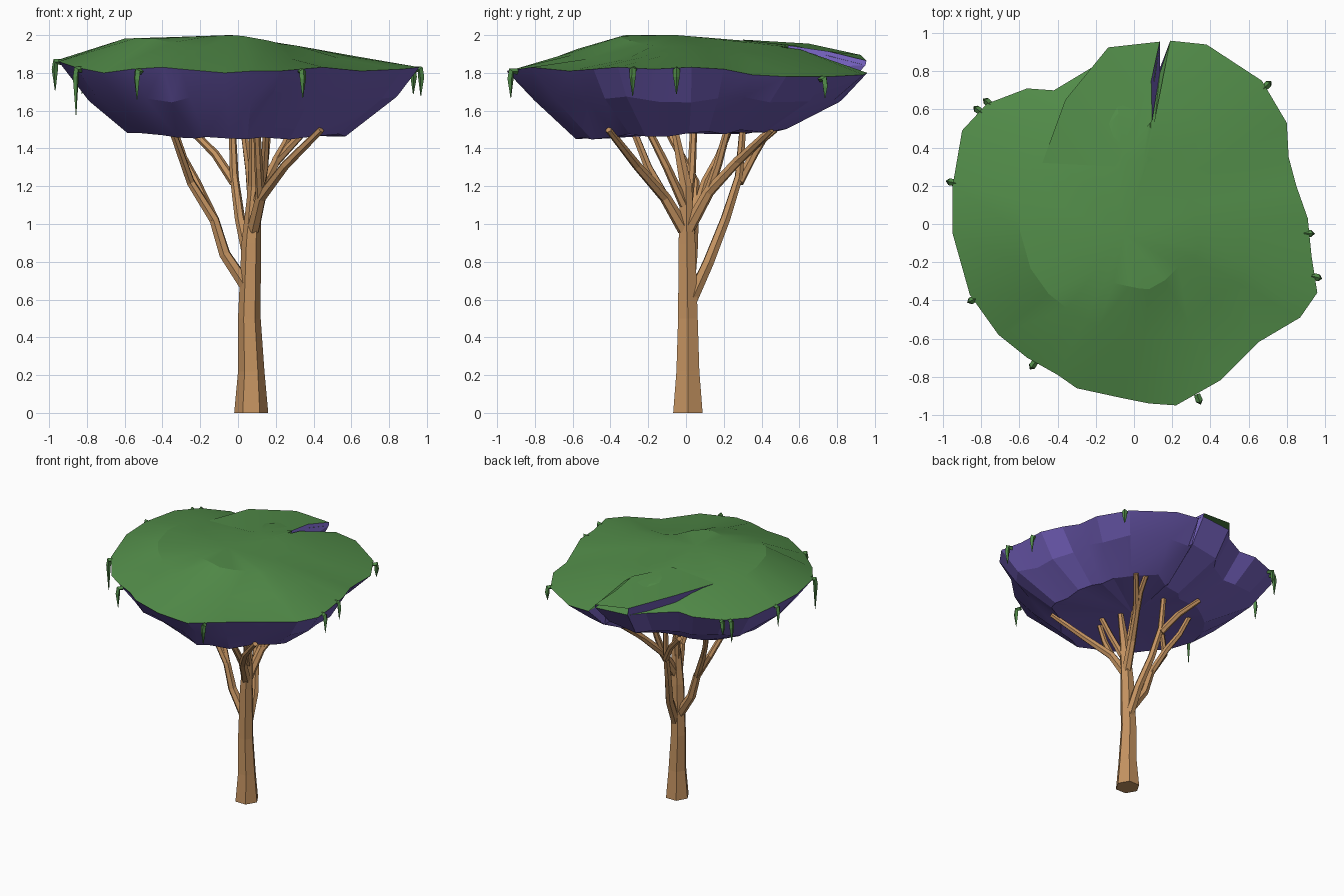
import bpy, bmesh, math, random
from mathutils import Vector

random.seed(4)
cube = bpy.data.objects.get("Cube")
if cube:
    bpy.data.objects.remove(cube)


def material(name, rgb):
    mat = bpy.data.materials.new(name)
    mat.use_nodes = True
    mat.diffuse_color = (*rgb, 1)
    for node in mat.node_tree.nodes:
        if node.type == 'BSDF_PRINCIPLED':
            node.inputs["Base Color"].default_value = (*rgb, 1)
    return mat


leaf_green = material("leaf green", (.085, .265, .067))
under_purple = material("underside purple", (.165, .112, .48))
bark_brown = material("bark brown", (.55, .29, .118))


def add_object(name, data):
    obj = bpy.data.objects.new(name, data)
    bpy.context.scene.collection.objects.link(obj)
    return obj


def sheet(name, points, faces, mat):
    """Mesh from a few points, creased softly between shallow facets."""
    mesh = bpy.data.meshes.new(name)
    mesh.from_pydata([tuple(p) for p in points], [], faces)
    mesh.materials.append(mat)
    obj = add_object(name, mesh)
    bpy.ops.object.select_all(action='DESELECT')
    obj.select_set(True)
    bpy.context.view_layer.objects.active = obj
    bpy.ops.object.shade_smooth_by_angle(angle=math.radians(15))


def loft(name, rings, tip, mat, up=False):
    """Skin matching rings and close the last one with a fan."""
    n = len(rings[0])
    points = [p for ring in rings for p in ring] + [tip]
    faces = []
    for i in range(n):
        j = (i + 1) % n
        for r in range(0, n * (len(rings) - 1), n):
            faces.append((r + i, r + j, r + n + j, r + n + i))
        last = n * (len(rings) - 1)
        faces.append((last + i, last + j, len(points) - 1))
    sheet(name, points, [f[::-1] for f in faces] if up else faces, mat)


def limb(name, points, radii, mat, sides=1):
    """Tapered faceted tube along a path."""
    curve = bpy.data.curves.new(name, 'CURVE')
    curve.dimensions = '3D'
    curve.bevel_depth = 1
    curve.bevel_resolution = sides
    curve.use_fill_caps = True
    spline = curve.splines.new('POLY')
    spline.points.add(len(points) - 1)
    for k, (point, co) in enumerate(zip(spline.points, points)):
        point.co = (*co, 1)
        t = k / (len(points) - 1) * (len(radii) - 1)
        lo = min(int(t), len(radii) - 2)
        point.radius = radii[lo] + (radii[lo + 1] - radii[lo]) * (t - lo)
    spline.use_smooth = False
    curve.materials.append(mat)
    temp = add_object(name + " path", curve)
    graph = bpy.context.evaluated_depsgraph_get()
    mesh = bpy.data.meshes.new_from_object(temp.evaluated_get(graph))
    bpy.data.objects.remove(temp)
    for poly in mesh.polygons:
        poly.use_smooth = False
    add_object(name, mesh)


# Canopy rim, clockwise from the back slit
rim = [Vector(p) for p in (
    (.19, .96, 1.8), (.38, .94, 1.79), (.67, .75, 1.78), (.8, .53, 1.78),
    (.81, .35, 1.79), (.85, .2, 1.82), (.91, .03, 1.83), (.93, -.17, 1.82),
    (.96, -.36, 1.83), (.87, -.49, 1.82), (.65, -.62, 1.81), (.45, -.82, 1.83),
    (.22, -.95, 1.81), (.08, -.94, 1.81), (-.07, -.91, 1.8), (-.3, -.86, 1.82),
    (-.4, -.79, 1.83), (-.56, -.7, 1.82), (-.71, -.58, 1.8), (-.86, -.37, 1.83),
    (-.95, -.05, 1.86), (-.95, .2, 1.87), (-.9, .49, 1.86), (-.77, .63, 1.86),
    (-.56, .71, 1.86), (-.42, .7, 1.86), (-.22, .82, 1.84), (-.13, .92, 1.84),
    (.135, .95, 1.84))]
left_lip, slit_tip, right_lip = (Vector(p) for p in (
    (.09, .75, 1.885), (.095, .54, 1.925), (.135, .79, 1.835)))


def cap_ring(loop, scale):
    """Scaled copy of a loop, raised to the height of the leaf cap."""
    ring = []
    for p in loop:
        x, y = p[0] * scale, p[1] * scale
        drop = .18 * max(x, 0) + .03 * max(-x, 0)
        drop += .32 * max(-y - .35, 0) + .09 * max(y, 0)
        drop += .25 * max(min(x, -y) - .2, 0)
        ring.append((x, y, 2 - drop))
    return ring


inner_loop = [p * .63 for p in rim] + [(.085, .5), (.095, .5), (.105, .5)]
loft("canopy_top", [rim + [left_lip, slit_tip, right_lip],
                    cap_ring(inner_loop, 1), cap_ring(inner_loop, .57)],
     (-.05, -.05, 2), leaf_green, up=True)

# Raised leaf flap between the two cracks at the back
flap = [Vector(p) for p in (
    (-.48, .32, 1.957), (-.1, .3, 1.976), (.095, .54, 1.945), (.09, .75, 1.915),
    (.135, .955, 1.865), (-.135, .925, 1.895), (-.36, .65, 1.955))]
sheet("canopy_flap", flap, [(0, 1, 6), (1, 2, 3), (1, 3, 5, 6), (3, 4, 5)], leaf_green)

# Purple risers under both edges of the flap
sheet("left_crack_riser",
      [flap[0], flap[6], flap[5], (-.13, .92, 1.835), (-.34, .62, 1.86)],
      [(0, 1, 4), (1, 2, 3, 4)], under_purple)
sheet("back_slit_riser",
      [flap[2], flap[3], flap[4], rim[-1], right_lip, slit_tip],
      [(0, 5, 4, 1), (1, 4, 3, 2)], under_purple)

# Purple bowl below the leaves
bowl_rim = rim + [right_lip]
middle, lower = [], []
for p in rim + [Vector((.16, .95, 0))]:
    s = random.uniform(.83, .88)
    middle.append((p.x * s, p.y * s, random.uniform(1.64, 1.68)))
    s = random.uniform(.56, .62) - .05 * max(p.y, 0)
    if p.x < .2 and p.y > .4:
        s -= .05
    lower.append((p.x * s, p.y * s, 1.475 + .02 * p.y + random.uniform(-.012, .015)))
loft("canopy_underside", [bowl_rim, middle, lower], (0, 0, 1.48), under_purple)

# Trunk
limb("trunk", [(.07, .01, 0), (.07, .01, .22), (.06, .01, .5), (.07, .005, .9),
               (.09, 0, 1.2), (.08, -.06, 1.5)],
     [.09, .07, .06, .051, .036, .02], bark_brown)

# Branches and their forks
branches = {
    "right_branch": [(.05, .01, .66), (-.07, .03, .84), (-.125, .04, 1.02),
                     (-.25, .05, 1.22), (-.35, -.1, 1.5)],
    "right_fork": [(-.125, .04, 1.02), (-.22, .1, 1.22), (-.29, .17, 1.35),
                   (-.34, .23, 1.5)],
    "back_branch": [(.07, .02, .58), (.06, .12, .8), (.01, .21, 1.03),
                    (-.02, .28, 1.25), (-.03, .3, 1.5)],
    "back_fork": [(-.02, .28, 1.22), (-.12, .36, 1.37), (-.25, .44, 1.5)],
    "front_branch": [(.08, -.01, .97), (.12, -.11, 1.14), (.25, -.26, 1.31),
                     (.44, -.41, 1.5)],
    "front_fork": [(.12, -.11, 1.14), (.11, -.2, 1.3), (.1, -.28, 1.5)],
    "left_branch": [(.08, .01, .97), (.12, .12, 1.17), (.2, .27, 1.33),
                    (.36, .45, 1.5)],
    "left_fork": [(.12, .12, 1.17), (.14, .17, 1.32), (.16, .22, 1.5)],
    "left_tip_fork": [(.2, .27, 1.33), (.25, .37, 1.42), (.28, .47, 1.5)],
    "middle_fork": [(.08, 0, 1.02), (.06, .03, 1.28), (.03, .04, 1.5)],
    "inner_front_fork": [(.1, -.01, 1.1), (.14, -.1, 1.3), (.15, -.2, 1.5)],
}
for name, path in branches.items():
    thick = .036 if "branch" in name else .026
    limb(name, path, [thick, .019], bark_brown)

# Vines curling over the rim: x, y, start height, length
vines = [(-.96, .22, 1.87, .15), (-.85, -.4, 1.83, .24), (-.53, -.74, 1.82, .15),
         (.34, -.92, 1.82, .14), (.92, -.05, 1.83, .13), (.96, -.28, 1.83, .14),
         (.7, .73, 1.78, .1), (-.82, .6, 1.86, .16), (-.77, .64, 1.86, .1)]
for k, (x, y, z, length) in enumerate(vines):
    out = Vector((x, y, 0)).normalized()
    edge = Vector((x, y, z - .012))
    limb(f"vine_{k + 1}",
         [edge - out * .03, edge + out * .005, edge + out * .01 - Vector((0, 0, .04)),
          edge + out * .008 - Vector((0, 0, length))],
         [.016, .019, .017, .002], leaf_green, sides=0)
